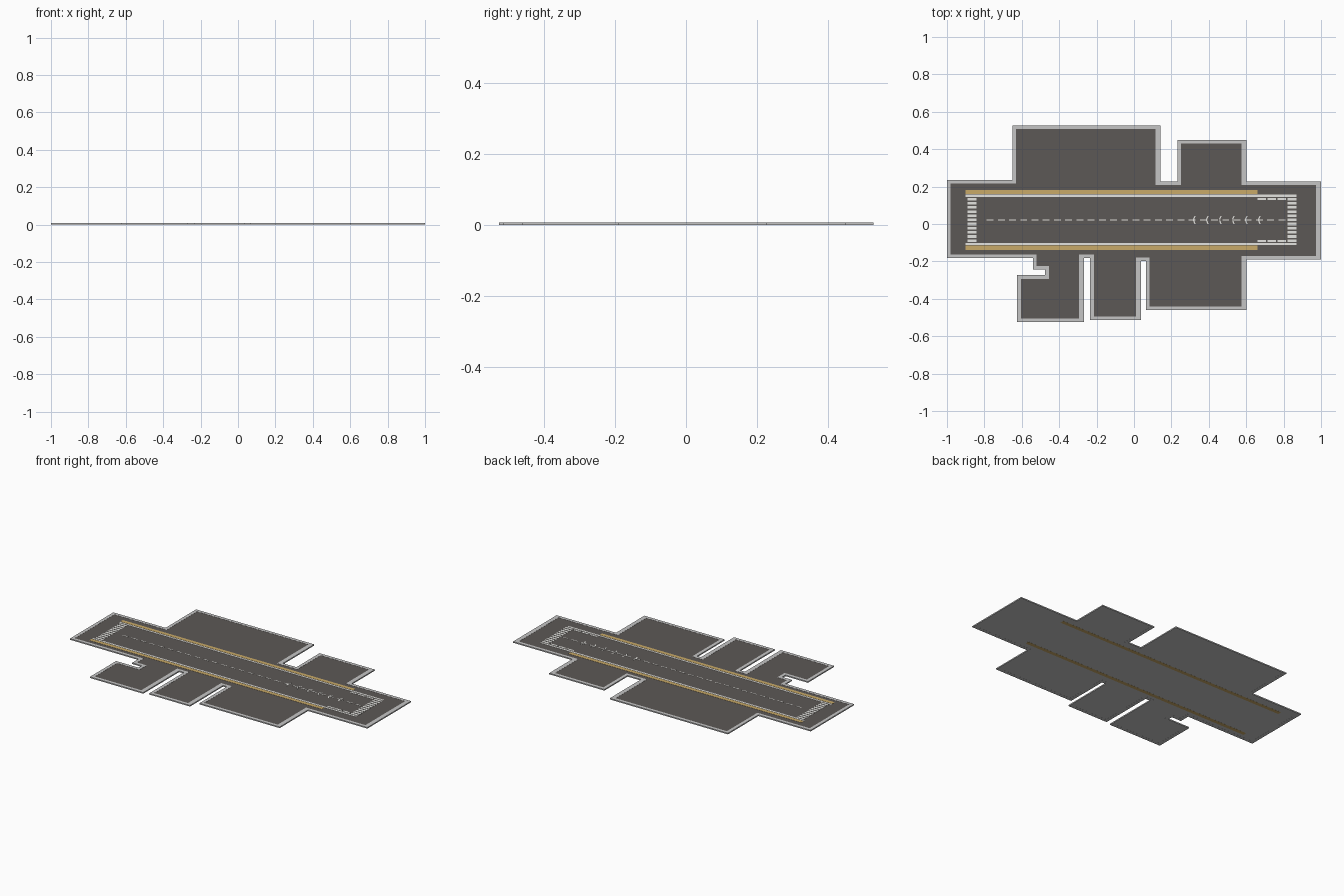
import bpy, bmesh

if "Cube" in bpy.data.objects:
    bpy.data.objects.remove(bpy.data.objects["Cube"])


def material(name, rgb):
    m = bpy.data.materials.new(name)
    m.diffuse_color = (*rgb, 1)
    m.use_nodes = True
    m.node_tree.nodes["Principled BSDF"].inputs["Base Color"].default_value = m.diffuse_color
    return m


ASPHALT = material("asphalt", (0.108, 0.098, 0.092))
CONCRETE = material("concrete_grey", (0.56, 0.56, 0.56))
YELLOW = material("ochre_yellow", (0.58, 0.40, 0.14))
WHITE = material("marking_white", (0.78, 0.78, 0.75))


def new_object(name, bm, *mats):
    bmesh.ops.recalc_face_normals(bm, faces=bm.faces)
    me = bpy.data.meshes.new(name)
    bm.to_mesh(me)
    bm.free()
    for m in mats:
        me.materials.append(m)
    ob = bpy.data.objects.new(name, me)
    bpy.context.collection.objects.link(ob)
    return ob


def prism(bm, pts, z0, z1):
    """Extrude a flat outline from z0 to z1."""
    face = bm.faces.new([bm.verts.new((x, y, z0)) for x, y in pts])
    ext = bmesh.ops.extrude_face_region(bm, geom=[face], use_keep_orig=True)
    for v in ext["geom"]:
        if isinstance(v, bmesh.types.BMVert):
            v.co.z = z1


def rect(x0, x1, y0, y1):
    return [(x0, y0), (x1, y0), (x1, y1), (x0, y1)]


def plates(name, shapes, mat, z0, z1):
    bm = bmesh.new()
    for pts in shapes:
        prism(bm, pts, z0, z1)
    return new_object(name, bm, mat)


# Outer outline of the airfield, counter-clockwise
OUTER = [(-1, -.181), (-.54, -.181), (-.54, -.243), (-.475, -.243),
         (-.475, -.274), (-.625, -.274), (-.625, -.525), (-.268, -.525),
         (-.268, -.181), (-.235, -.181), (-.235, -.514), (.038, -.514),
         (.038, -.197), (.064, -.197), (.064, -.461), (.602, -.461),
         (.602, -.19), (1, -.19), (1, .228), (.602, .228),
         (.602, .45), (.232, .45), (.232, .228), (.142, .228),
         (.142, .527), (-.65, .527), (-.65, .235), (-1, .235)]


def inset(pts):
    """Inset an axis-aligned outline; the kerb is wider on edges facing right."""
    out, n = [], len(pts)
    for i, (x, y) in enumerate(pts):
        for a, b in ((pts[i - 1], pts[i]), (pts[i], pts[(i + 1) % n])):
            dx, dy = b[0] - a[0], b[1] - a[1]
            if abs(dy) > abs(dx):
                x += -0.026 if dy > 0 else 0.02
            else:
                y += 0.019 if dx > 0 else -0.019
        out.append((x, y))
    return out


INNER = inset(OUTER)

# Concrete base with a concrete underside, and the thin asphalt surface on it
plates("concrete_base", [INNER], CONCRETE, 0.0004, 0.003)
plates("asphalt_surface", [INNER], ASPHALT, 0.003, 0.0065)

# Concrete border ring
bm = bmesh.new()
rings = [[bm.verts.new((x, y, z)) for x, y in pts]
         for pts, z in ((OUTER, 0), (OUTER, .0072), (INNER, .0072), (INNER, 0))]
for a, b in zip(rings, rings[1:] + rings[:1]):
    for i in range(len(a)):
        j = (i + 1) % len(a)
        bm.faces.new((a[i], a[j], b[j], b[i]))
new_object("concrete_border", bm, CONCRETE)

MID = 0.022   # runway centre line
Z0, Z1 = 0.006, 0.0074

# Yellow edge strips, running right through the slab
plates("yellow_edge_strips",
       [rect(-.90, .66, MID + s * .149 - .0115, MID + s * .149 + .0115) for s in (-1, 1)],
       YELLOW, 0.0, Z1)

# White runway edge lines
plates("white_edge_lines",
       [rect(-.90, .868, MID + s * .129 - .0055, MID + s * .129 + .0055) for s in (-1, 1)],
       WHITE, Z0, Z1)

# Threshold bars at both ends
bars = []
for x in (-.865, .846):
    for i in range(11):
        y = MID + (i - 5) * .0222
        bars.append(rect(x - .024, x + .024, y - .007, y + .007))
plates("threshold_bars", bars, WHITE, Z0, Z1)

# Dashed centre line
plates("centre_dashes",
       [rect(-.788 + i * .06, -.751 + i * .06, MID - .003, MID + .003) for i in range(27)],
       WHITE, Z0, Z1)

# Arrowheads along the right part of the centre line
arrows = []
for i in range(6):
    x = .315 + i * .0695
    for s in (-1, 1):
        arrows.append([(x, MID + s * .003), (x + .007, MID + s * .003),
                       (x + .015, MID + s * .021), (x + .008, MID + s * .021)])
plates("centre_arrowheads", arrows, WHITE, Z0, Z1 + .0002)

# Short dashes beside the right threshold
plates("side_dashes",
       [rect(.66 + i * .054, .705 + i * .054, MID + s * .112 - .0055, MID + s * .112 + .0055)
        for i in range(3) for s in (-1, 1)], WHITE, Z0, Z1)
